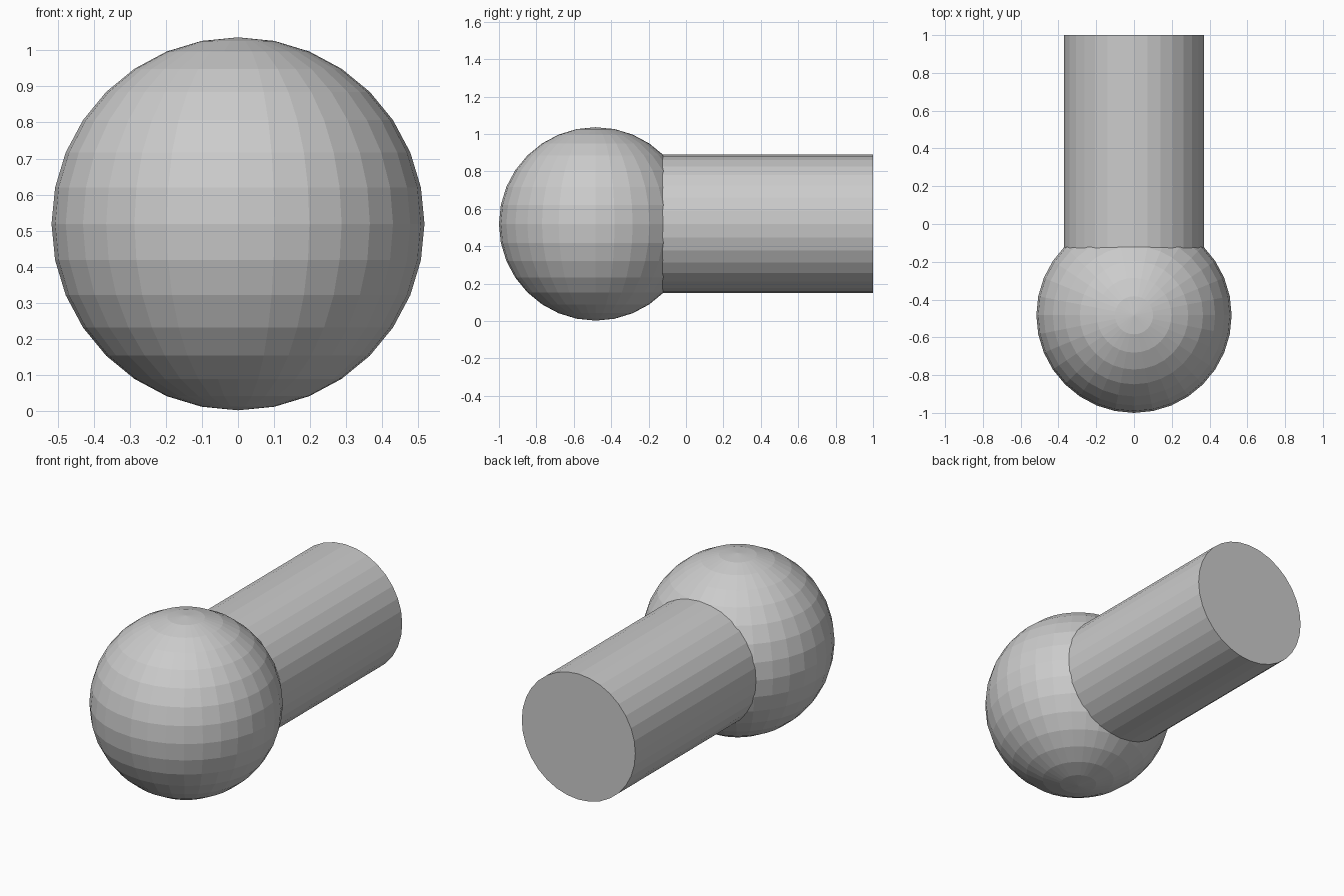
import bpy
import math

if "Cube" in bpy.data.objects:
    bpy.data.objects.remove(bpy.data.objects["Cube"])

BALL_RADIUS = 0.517
BALL_Y = -1 + BALL_RADIUS
CENTRE_Z = 0.519

# Faceted ball at the front, poles up and down
bpy.ops.mesh.primitive_uv_sphere_add(segments=32, ring_count=16, radius=BALL_RADIUS,
                                     location=(0, BALL_Y, CENTRE_Z))
bpy.context.object.name = "ball_head"

# Straight shaft, starting just inside the ball and running to the back
SHAFT_START, SHAFT_END = -0.17, 1.0
bpy.ops.mesh.primitive_cylinder_add(vertices=32, radius=0.37, depth=SHAFT_END - SHAFT_START,
                                    location=(0, (SHAFT_START + SHAFT_END) / 2, CENTRE_Z),
                                    rotation=(math.radians(90), 0, 0))
bpy.context.object.name = "shaft"
